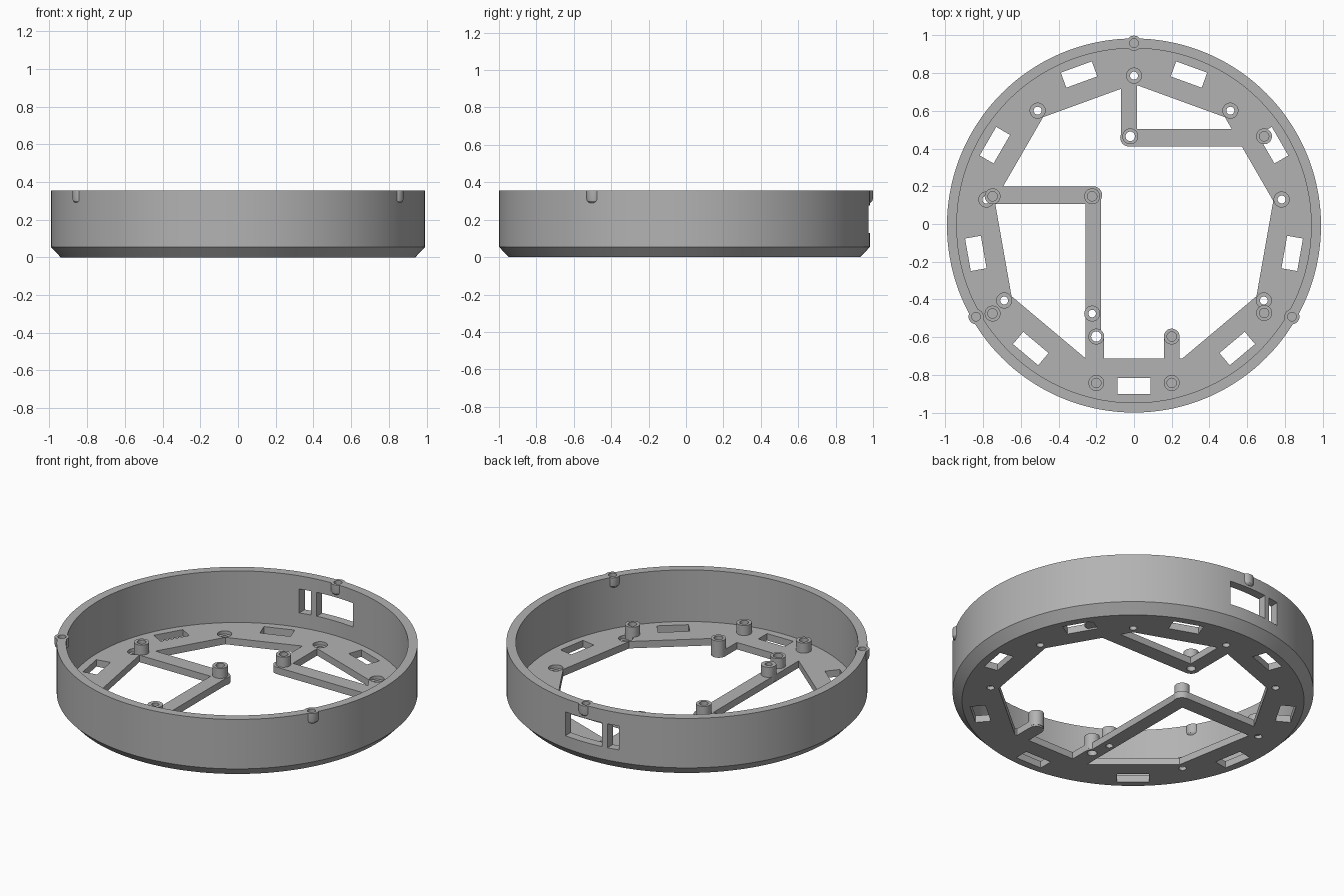
import bpy, bmesh, math
from math import cos, sin, radians, pi

if "Cube" in bpy.data.objects:
    bpy.data.objects.remove(bpy.data.objects["Cube"])

CY = -0.008          # centre of the round wall in y
RADIUS, INNER = 0.992, 0.94
HEIGHT, FLOOR = 0.355, 0.042
POST_TOP = 0.103

grey = bpy.data.materials.new("plain grey")
grey.use_nodes = True
grey.diffuse_color = (0.45, 0.45, 0.45, 1)
grey.node_tree.nodes["Principled BSDF"].inputs["Base Color"].default_value = (0.45, 0.45, 0.45, 1)


# Outlines, all counter-clockwise
def circle(x, y, r, n=32, start=0.0):
    return [(x + r * cos(start + 2 * pi * i / n), y + r * sin(start + 2 * pi * i / n)) for i in range(n)]


def rect(x, y, w, d, angle=0.0):
    c, s = cos(angle), sin(angle)
    corners = [(-w / 2, -d / 2), (w / 2, -d / 2), (w / 2, d / 2), (-w / 2, d / 2)]
    return [(x + c * a - s * b, y + s * a + c * b) for a, b in corners]


def capsule(p, q, r, n=12):
    a = math.atan2(q[1] - p[1], q[0] - p[0])
    pts = []
    for (x, y), begin in ((q, a - pi / 2), (p, a + pi / 2)):
        pts += [(x + r * cos(begin + pi * i / n), y + r * sin(begin + pi * i / n)) for i in range(n + 1)]
    return pts


def polar(r, degrees):
    return r * cos(radians(degrees)), CY + r * sin(radians(degrees))


# Solids: a stack of outlines bridged and capped
def loft(bm, rings):
    loops = [[bm.verts.new((x, y, z)) for x, y in outline] for outline, z in rings]
    n = len(loops[0])
    for low, high in zip(loops, loops[1:]):
        for i in range(n):
            j = (i + 1) % n
            bm.faces.new((low[i], low[j], high[j], high[i]))
    bm.faces.new(loops[0][::-1])
    bm.faces.new(loops[-1])


def solid(name, stacks):
    bm = bmesh.new()
    for rings in stacks:
        loft(bm, rings)
    mesh = bpy.data.meshes.new(name)
    bm.to_mesh(mesh)
    bm.free()
    mesh.materials.append(grey)
    obj = bpy.data.objects.new(name, mesh)
    bpy.context.collection.objects.link(obj)
    return obj


def prism(outline, z0, z1):
    return [(outline, z0), (outline, z1)]


def combine(target, tool, operation):
    mod = target.modifiers.new(operation.lower(), 'BOOLEAN')
    mod.operation, mod.object, mod.solver = operation, tool, 'EXACT'
    mod.use_self = True
    tool.hide_render = True
    bpy.context.view_layer.objects.active = target
    bpy.ops.object.modifier_apply(modifier=mod.name)
    bpy.data.objects.remove(tool)


# Round tray with chamfered base
tray = solid("round_tray", [[(circle(0, CY, r, 144), z) for r, z in (
    (INNER, 0), (RADIUS, 0.055), (RADIUS, HEIGHT), (INNER, HEIGHT), (INNER, FLOOR))]])

# Nine-sided floor opening, leaving the ribs standing
opening = solid("opening", [prism(circle(0, CY, 0.75, 9, pi / 2), -0.1, 0.1)])
ribs = [((-0.027, 0.85), (-0.027, 0.457), 0.043),
        ((-0.027, 0.457), (0.7, 0.457), 0.046),
        ((-0.85, 0.153), (-0.216, 0.153), 0.047),
        ((-0.216, 0.153), (-0.216, -0.85), 0.042),
        ((-0.2, -0.6), (-0.2, -0.85), 0.042),
        ((0.2, -0.6), (0.2, -0.85), 0.042)]
for p, q, r in ribs:
    combine(opening, solid("rib", [prism(capsule(p, q, r), -0.2, 0.2)]), 'DIFFERENCE')
combine(tray, opening, 'DIFFERENCE')

# Nine rectangular floor slots
slots = []
for i in range(9):
    angle = -90 + 40 * i
    x, y = polar(0.852, angle)
    slots.append(prism(rect(x, y, 0.175, 0.085, radians(angle + 90)), -0.1, 0.1))
combine(tray, solid("slots", slots), 'DIFFERENCE')

# Counterbored screw holes at the corners of the opening
screws = []
for angle in (90, 50, 130, 10, 170, -30, 210):
    x, y = polar(0.795, angle)
    screws.append([(circle(x, y, r), z) for r, z in ((0.021, -0.1), (0.021, 0.022), (0.04, 0.022), (0.04, 0.08))])
combine(tray, solid("screw_holes", screws), 'DIFFERENCE')

# Two windows in the back wall
windows = [prism(rect(x, 0.95, w, 0.3), 0.13, 0.275) for x, w in ((0.003, 0.245), (-0.188, 0.07))]
combine(tray, solid("windows", windows), 'DIFFERENCE')

# Mounting posts: x, y, hole radius, hole goes through
posts = [(-0.75, 0.147, 0.025, False), (-0.222, 0.147, 0.025, False),
         (-0.75, -0.475, 0.025, False), (-0.222, -0.475, 0.02, True),
         (0.69, 0.465, 0.025, False), (-0.02, 0.465, 0.025, True),
         (0.69, -0.472, 0.025, False), (-0.2, -0.597, 0.027, True)]
posts += [(x, y, 0.025, False) for x, y in ((0.2, -0.597), (0.2, -0.843), (-0.2, -0.843))]
combine(tray, solid("posts", [prism(circle(x, y, 0.042), 0.01, POST_TOP) for x, y, r, t in posts]), 'UNION')

# Small lid bosses on the rim
bosses = [polar(0.967, angle) for angle in (90, -30, 210)]
combine(tray, solid("bosses", [[(circle(x, y, r), z) for r, z in (
    (0.028, 0.29), (0.038, 0.3), (0.04, 0.31), (0.04, HEIGHT))] for x, y in bosses]), 'UNION')

# Pilot holes in posts and bosses
pilots = [prism(circle(x, y, r), -0.1 if through else 0.05, 0.2) for x, y, r, through in posts]
pilots += [prism(circle(x, y, 0.023), 0.31, 0.5) for x, y in bosses]
combine(tray, solid("pilot_holes", pilots), 'DIFFERENCE')

# Smooth curved walls, crisp edges
bpy.ops.object.select_all(action='DESELECT')
tray.select_set(True)
bpy.context.view_layer.objects.active = tray
bpy.ops.object.shade_smooth_by_angle(angle=radians(30))
